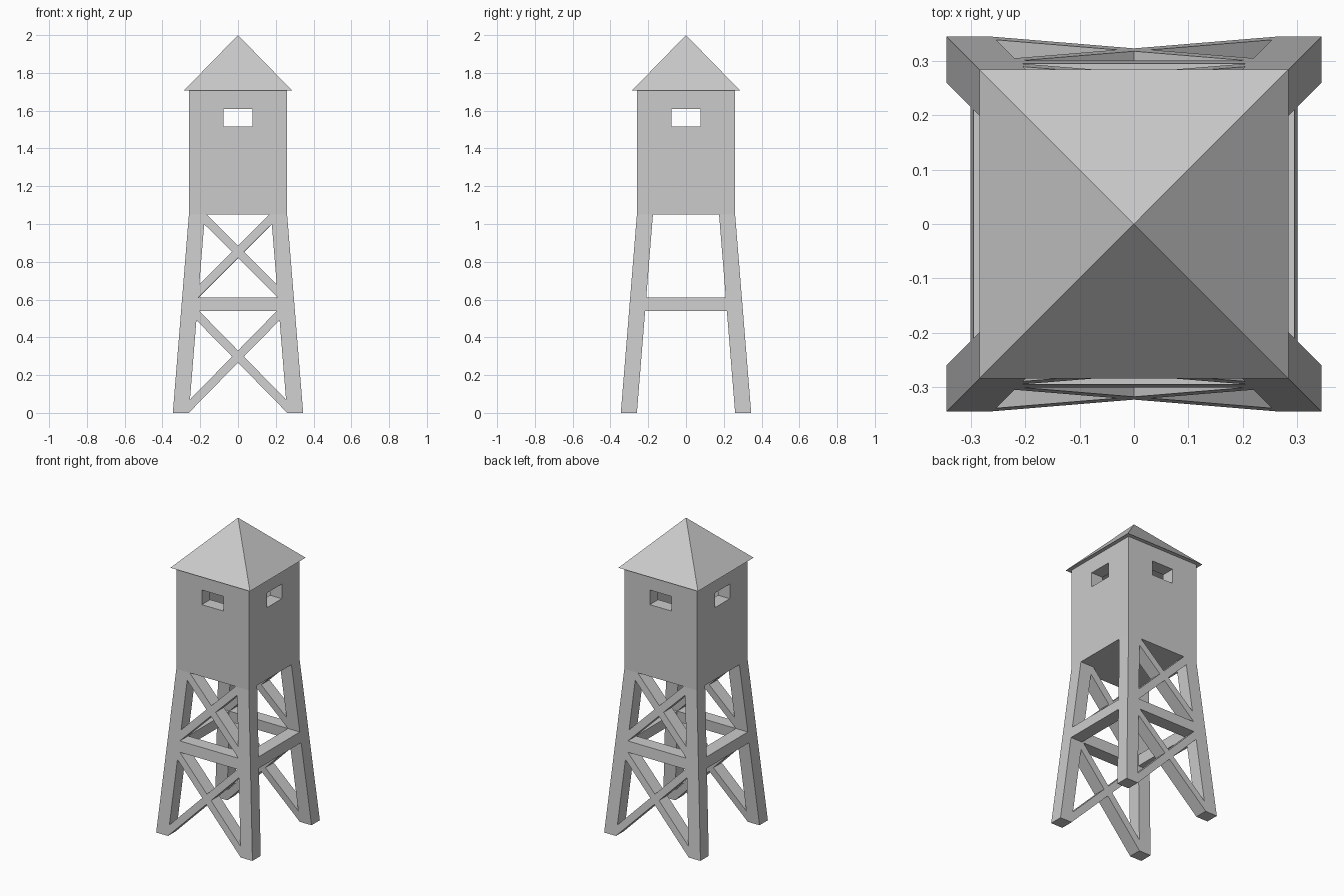
import bpy, bmesh
from math import pi
from mathutils import Matrix

if "Cube" in bpy.data.objects:
    bpy.data.objects.remove(bpy.data.objects["Cube"])

FOOT, TOP, DECK, T = 0.345, 0.26, 1.05, 0.085   # leg outer offsets, deck height, timber size
SLOPE = (FOOT - TOP) / DECK


def outer(z):
    return FOOT - SLOPE * z


def inner(z):
    return outer(z) - T


def prism(name, ring_a, ring_b, turn=0):
    """Closed solid between two matching rings, turned about z by quarter turns."""
    bm = bmesh.new()
    a = [bm.verts.new(p) for p in ring_a]
    b = [bm.verts.new(p) for p in ring_b]
    bm.faces.new(a)
    bm.faces.new(b)
    for i in range(len(a)):
        j = (i + 1) % len(a)
        bm.faces.new((a[i], a[j], b[j], b[i]))
    bmesh.ops.recalc_face_normals(bm, faces=bm.faces)
    bm.transform(Matrix.Rotation(turn * pi / 2, 4, 'Z'))
    me = bpy.data.meshes.new(name)
    bm.to_mesh(me)
    bm.free()
    ob = bpy.data.objects.new(name, me)
    bpy.context.collection.objects.link(ob)
    return ob


def slab(name, pts, turn):
    """Timber outlined in x/z, lying flush in the sloping side of the tower."""
    return prism(name, [(x, -outer(z), z) for x, z in pts],
                 [(x, -inner(z), z) for x, z in pts], turn)


def box(name, x, y, z0, z1):
    ring = [(-x, -y), (x, -y), (x, y), (-x, y)]
    return prism(name, [(*p, z0) for p in ring], [(*p, z1) for p in ring])


# legs: square timbers leaning inwards
for t in range(4):
    rings = []
    for z in (0, DECK):
        o, i = outer(z), inner(z)
        rings.append([(-o, -o, z), (-i, -o, z), (-i, -i, z), (-o, -i, z)])
    prism(f"leg_{t + 1}", *rings, t)

# horizontal beams on all four sides
B0, B1 = 0.54, 0.61
for t in range(4):
    slab(f"beam_{t + 1}", [(-inner(B0), B0), (inner(B0), B0),
                           (inner(B1), B1), (-inner(B1), B1)], t)


# crossed braces on front and back, ends cut along the legs
def brace(name, centre, k, half, m, turn):
    pts = []
    for h, side in ((-half, -1), (-half, 1), (half, 1), (half, -1)):
        z = (centre + h + side * k * (FOOT - T)) / (1 + side * k * SLOPE)
        pts.append((m * side * inner(z), z))
    slab(name, pts, turn)


for t, face in ((0, "front"), (2, "back")):
    for m, way in ((1, "rising"), (-1, "falling")):
        brace(f"{face}_lower_brace_{way}", 0.298, 1.02, 0.032, m, t)
        brace(f"{face}_upper_brace_{way}", 0.853, 1.0, 0.033, m, t)

# hollow cabin with a window in each wall
cabin = box("cabin", TOP, TOP, DECK, 1.708)
cutters = [box("room_cutter", 0.175, 0.175, 1.13, 1.66),
           box("window_cutter_x", 0.5, 0.077, 1.515, 1.61),
           box("window_cutter_y", 0.077, 0.5, 1.515, 1.61)]
bpy.context.view_layer.objects.active = cabin
for c in cutters:
    c.hide_render = True
    mod = cabin.modifiers.new(c.name, 'BOOLEAN')
    mod.operation = 'DIFFERENCE'
    mod.solver = 'EXACT'
    mod.object = c
    bpy.ops.object.modifier_apply(modifier=mod.name)
    bpy.data.objects.remove(c)

# pyramid roof
bpy.ops.mesh.primitive_cone_add(vertices=4, radius1=0.285 * 2 ** 0.5, radius2=0,
                                depth=0.292, location=(0, 0, 1.854),
                                rotation=(0, 0, pi / 4))
bpy.context.object.name = "roof"
